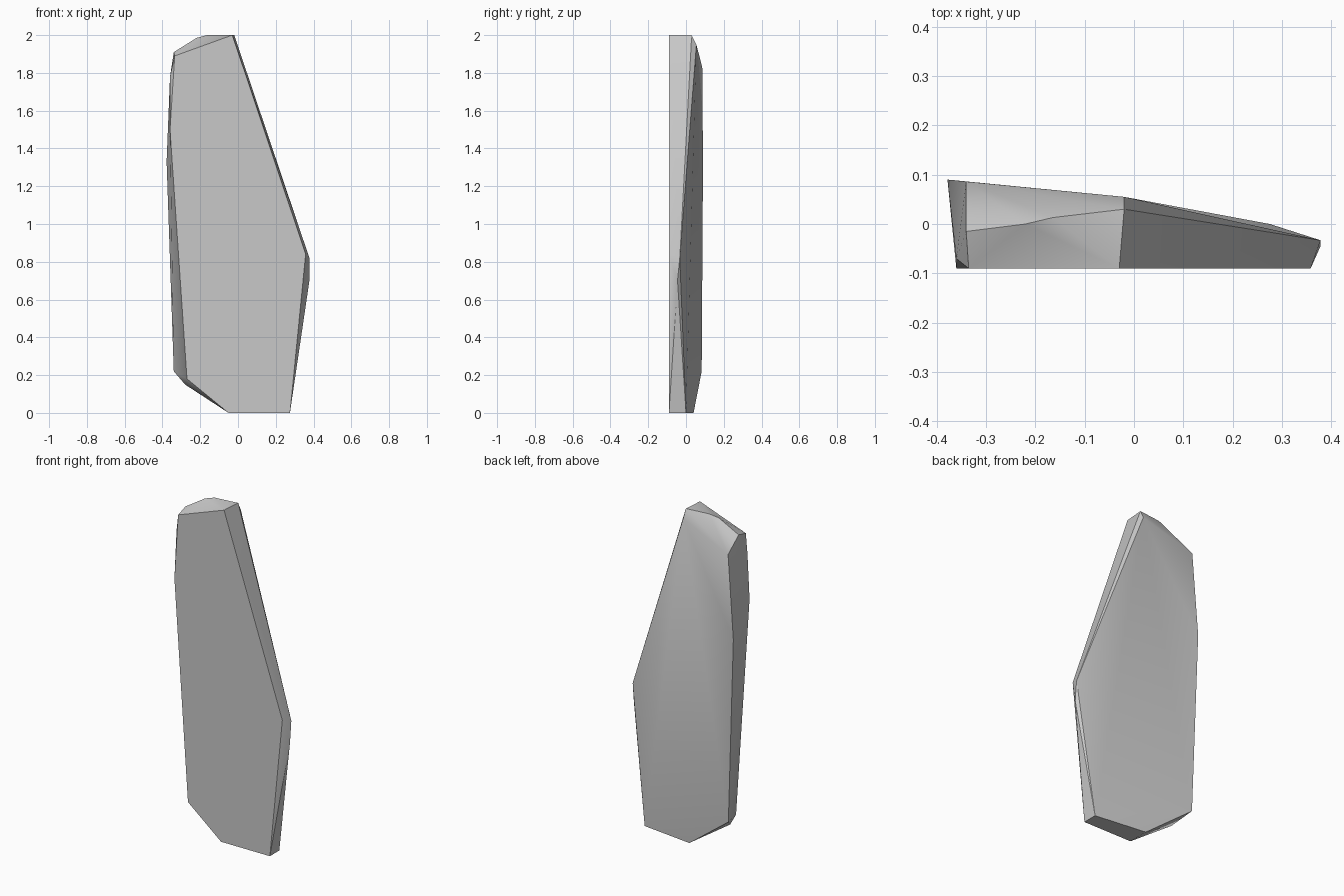
import bpy, bmesh, math

cube = bpy.data.objects.get("Cube")
if cube:
    bpy.data.objects.remove(cube, do_unlink=True)

# Stone colour
stone = bpy.data.materials.new("stone grey")
stone.use_nodes = True
colour = (0.58, 0.58, 0.58, 1)
stone.diffuse_color = colour
stone.node_tree.nodes["Principled BSDF"].inputs["Base Color"].default_value = colour

# Outline of the flat front (x, z)
FRONT_Y = -0.09
front = [(-0.03, 2.0), (-0.335, 1.89), (-0.36, 1.5), (-0.27, 0.18),
         (-0.05, 0), (0.275, 0), (0.358, 0.84)]
# Corners of the chipped crown, flanks and sloping back (x, y, z)
crown = [(-0.02, 0.03, 2.0), (-0.165, 0.013, 2.0), (-0.22, 0, 1.985),
         (-0.34, -0.015, 1.91), (-0.02, 0.055, 1.95), (-0.34, 0.086, 1.83)]
flanks = [(-0.36, -0.07, 1.78), (-0.378, 0.09, 1.33), (-0.34, 0.083, 0.22),
          (-0.28, -0.02, 0.15), (0.378, -0.033, 0.82), (0.378, -0.045, 0.7)]
foot = [(-0.05, 0.04, 0), (0.275, 0, 0)]

# Wrap the corners in a convex slab
bm = bmesh.new()
for co in [(x, FRONT_Y, z) for x, z in front] + crown + flanks + foot:
    bm.verts.new(co)
bmesh.ops.convex_hull(bm, input=bm.verts)
bmesh.ops.delete(bm, geom=[v for v in bm.verts if not v.link_faces], context='VERTS')
bmesh.ops.dissolve_limit(bm, angle_limit=math.radians(0.5), verts=bm.verts, edges=bm.edges)
bmesh.ops.recalc_face_normals(bm, faces=bm.faces)
mesh = bpy.data.meshes.new("stone_slab")
bm.to_mesh(mesh)
bm.free()
mesh.materials.append(stone)

slab = bpy.data.objects.new("stone_slab", mesh)
bpy.context.collection.objects.link(slab)
bpy.context.view_layer.objects.active = slab
slab.select_set(True)
bpy.ops.object.shade_smooth_by_angle(angle=math.radians(30))
